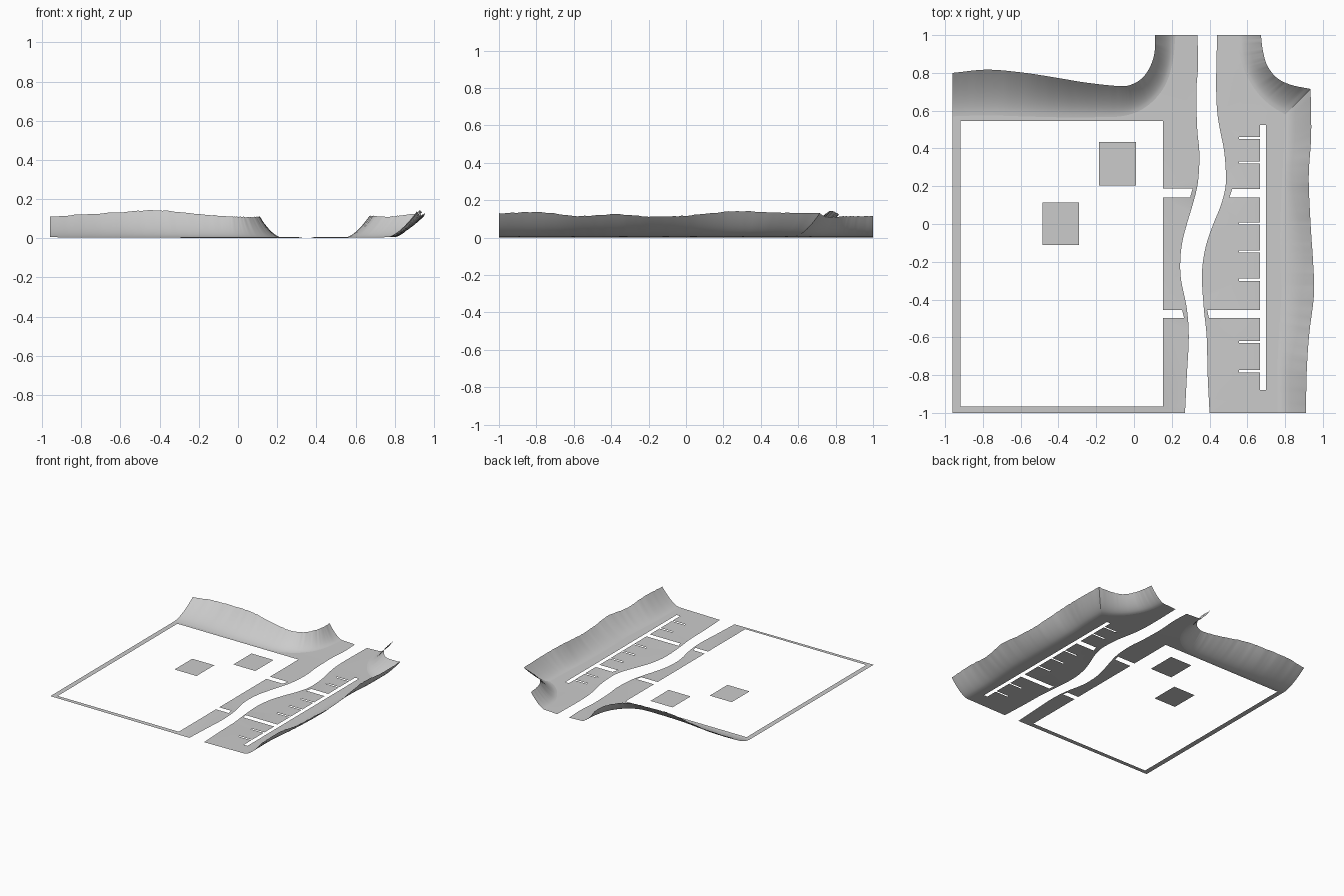
import bpy, bmesh, random
from mathutils import Vector

if "Cube" in bpy.data.objects:
    bpy.data.objects.remove(bpy.data.objects["Cube"])

random.seed(4)
FLAT = 0.005          # level of the flat ground; the river edge dips to 0


def smooth(pts, n=10):
    """Catmull-Rom curve through the given points."""
    p = [Vector(q) for q in pts]
    p = [2 * p[0] - p[1]] + p + [2 * p[-1] - p[-2]]
    out = []
    for i in range(1, len(p) - 2):
        a, b, c, d = p[i - 1:i + 3]
        for k in range(n):
            t = k / n
            out.append(0.5 * (2 * b + (c - a) * t + (2 * a - 5 * b + 4 * c - d) * t ** 2
                              + (3 * b - a - 3 * c + d) * t ** 3))
    return out + [p[-2]]


def finish(name, bm):
    bm.normal_update()
    for f in bm.faces:
        if f.normal.z < 0:
            f.normal_flip()
    me = bpy.data.meshes.new(name)
    bm.to_mesh(me)
    bm.free()
    ob = bpy.data.objects.new(name, me)
    bpy.context.collection.objects.link(ob)
    for poly in me.polygons:
        poly.use_smooth = True
    return ob


def flat(name, loops, river=()):
    """Flat sheet bounded by the first loop, with the other loops as holes."""
    bm = bmesh.new()
    edges = []
    for loop in loops:
        vs = [bm.verts.new((q[0], q[1], 0)) for q in loop]
        edges += [bm.edges.new((vs[i - 1], vs[i])) for i in range(len(vs))]
    bmesh.ops.triangle_fill(bm, edges=edges, use_beauty=True, normal=(0, 0, 1))
    low = {(round(q[0], 4), round(q[1], 4)) for q in river}
    for v in bm.verts:
        v.co.z = 0 if (round(v.co.x, 4), round(v.co.y, 4)) in low else FLAT
    return finish(name, bm)


def slope(name, foot, rim, rows=10):
    """Hollow bank rising from the foot curve to the rim curve."""
    bm = bmesh.new()
    grid = []
    for i, (a, b) in enumerate(zip(foot, rim)):
        top = b.z + (random.uniform(-.002, .002) if 0 < i < len(rim) - 1 else 0)
        col = []
        for k in range(rows + 1):
            t = k / rows
            q = a.lerp(b, t)
            q.z = FLAT + (top - FLAT) * t ** 1.6
            col.append(bm.verts.new(q))
        grid.append(col)
    for c, d in zip(grid, grid[1:]):
        for k in range(rows):
            bm.faces.new((c[k], d[k], d[k + 1], c[k + 1]))
    return finish(name, bm)


def ground(pts):
    return smooth([(x, y, FLAT) for x, y in pts])


# river edges, south to north
river_w = smooth([(x, y, 0) for x, y in [
    (.27, -1), (.28, -.8), (.29, -.6), (.28, -.45), (.25, -.3), (.245, -.2), (.255, -.1),
    (.28, 0), (.31, .1), (.335, .2), (.345, .3), (.345, .4), (.335, .5), (.33, .7),
    (.34, .85), (.335, 1)]], 6)
river_e = smooth([(x, y, 0) for x, y in [
    (.40, -1), (.39, -.8), (.385, -.6), (.37, -.45), (.36, -.3), (.365, -.2), (.385, -.1),
    (.42, 0), (.46, .1), (.485, .2), (.485, .3), (.475, .4), (.455, .5), (.44, .6),
    (.435, .75), (.44, 1)]], 6)

# west bank: slope along the north side
foot_w = ground([(-.96, .57), (-.78, .575), (-.6, .57), (-.4, .565), (-.22, .565), (-.07, .57),
                 (.03, .60), (.11, .66), (.17, .745), (.205, .86), (.22, 1)])
rim_w = smooth([(-.96, .80, .11), (-.78, .817, .122), (-.6, .803, .132), (-.42, .776, .143),
                (-.25, .748, .127), (-.07, .73, .113), (0, .744, .11), (.055, .785, .108),
                (.093, .85, .108), (.11, .92, .11), (.11, 1, .11)])
slope("north_west_slope", foot_w, rim_w)

# west ground with the large building plot and its two crossing notches
plot = [(-.918, -.967), (.153, -.967), (.153, -.497), (.265, -.497), (.255, -.455), (.153, -.455),
        (.153, .14), (.297, .14), (.31, .187), (.153, .187), (.153, .545), (-.918, .545)]
flat("west_ground", [[(-.96, -1)] + river_w + foot_w[::-1], plot], river_w)

# two pads standing free inside the plot
for x0, x1, y0, y1 in [(-.185, .01, .205, .435), (-.485, -.29, -.11, .115)]:
    flat("plot_pad", [[(x0, y0), (x1, y0), (x1, y1), (x0, y1)]])

# east bank: north corner slope and the long east slope, meeting in a crease
foot_n = ground([(.55, 1), (.56, .9), (.59, .80), (.65, .70), (.72, .63), (.80, .58)])
rim_n = smooth([(.672, 1, .115), (.682, .92, .115), (.705, .84, .113), (.755, .775, .11),
                (.83, .737, .115), (.935, .715, .13)])
slope("north_east_slope", foot_n, rim_n)
foot_e = ground([(.80, .58), (.795, .42), (.785, .25), (.775, 0), (.775, -.2), (.78, -.37),
                 (.77, -.55), (.76, -.75), (.76, -1)])
rim_e = smooth([(.935, .715, .13), (.938, .47, .133), (.925, .25, .14), (.935, 0, .117),
                (.948, -.2, .112), (.953, -.37, .125), (.928, -.58, .115), (.915, -.77, .135),
                (.91, -1, .13)])
slope("east_slope", foot_e, rim_e)

# east ground with a long slot, thin side cuts and two wide crossings
slot = [(.70, .525), (.70, -.88), (.668, -.88)]
cuts = [(y, .006, .555, .555) for y in (-.78, -.625, -.295, -.145, .003, .325, .455)]
cuts += [(-.476, .021, .397, .387), (.163, .023, .505, .52)]
for y, h, xa, xb in sorted(cuts):
    slot += [(.668, y - h), (xa, y - h), (xb, y + h), (.668, y + h)]
slot.append((.668, .525))
flat("east_ground", [river_e + foot_n + foot_e[1:], slot], river_e)
